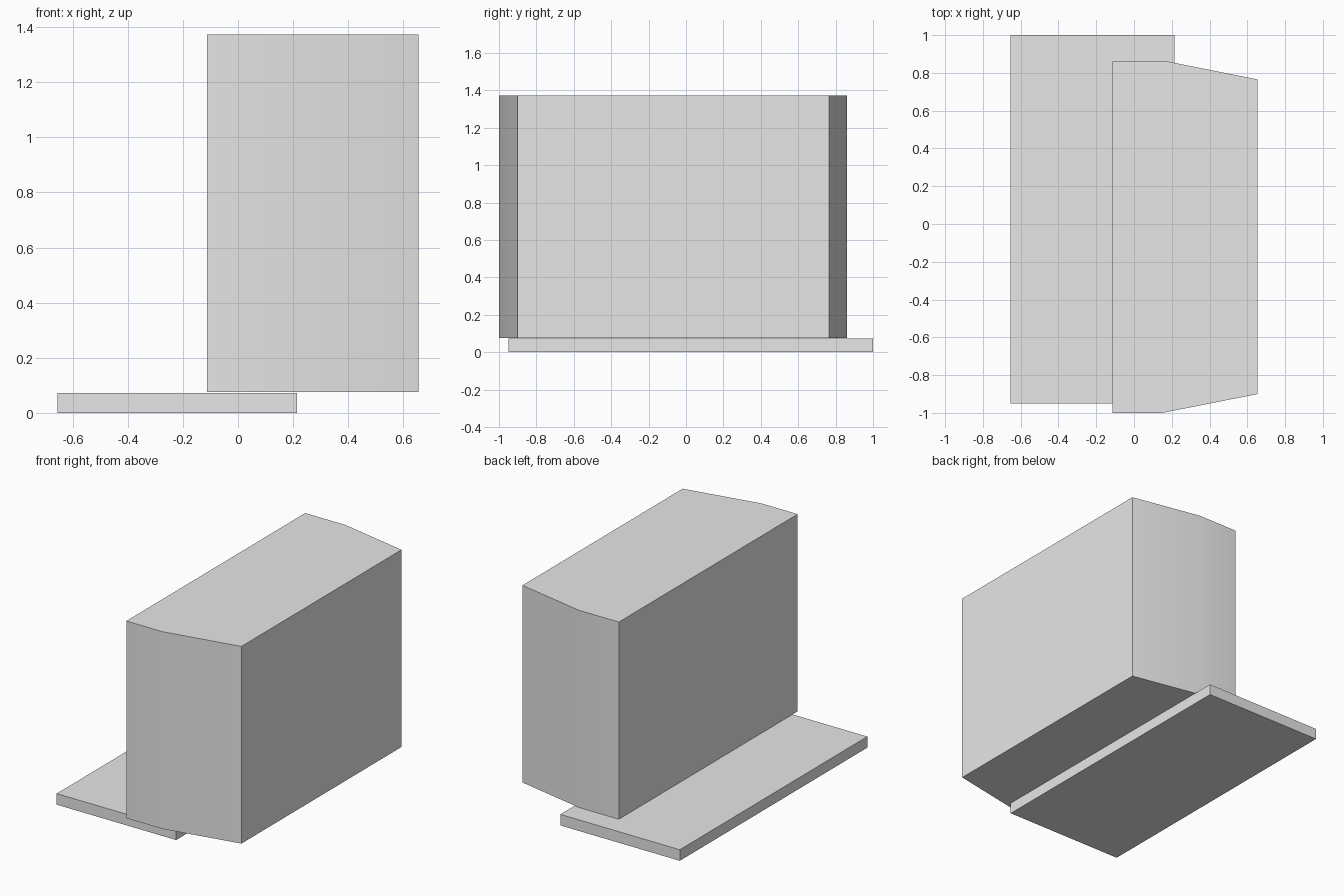
import bpy
import bmesh
import math

default = bpy.data.objects.get("Cube")
if default:
    bpy.data.objects.remove(default, do_unlink=True)

grey = bpy.data.materials.new("plain_grey")
grey.use_nodes = True
colour = (0.8, 0.8, 0.8, 1.0)
grey.diffuse_color = colour
grey.node_tree.nodes["Principled BSDF"].inputs["Base Color"].default_value = colour


def prism(name, outline, bottom, top):
    """Extrude a plan outline upward into a closed solid."""
    bm = bmesh.new()
    base = bm.faces.new([bm.verts.new((x, y, bottom)) for x, y in outline])
    walls = bmesh.ops.extrude_face_region(bm, geom=[base], use_keep_orig=True)
    moved = [v for v in walls["geom"] if isinstance(v, bmesh.types.BMVert)]
    bmesh.ops.translate(bm, verts=moved, vec=(0, 0, top - bottom))
    bmesh.ops.recalc_face_normals(bm, faces=bm.faces)
    mesh = bpy.data.meshes.new(name)
    bm.to_mesh(mesh)
    bm.free()
    mesh.materials.append(grey)
    obj = bpy.data.objects.new(name, mesh)
    bpy.context.collection.objects.link(obj)
    return obj


# Flat base plate
prism("base_plate", [(-0.655, -0.95), (0.215, -0.95), (0.215, 1), (-0.655, 1)], 0, 0.073)

# Tall body whose ends bend inward toward +x
body = prism("body", [(-0.113, -1), (0.15, -1), (0.655, -0.9),
                      (0.655, 0.765), (0.18, 0.86), (-0.113, 0.86)], 0.075, 1.373)

# Soften only the shallow bends
bpy.ops.object.select_all(action="DESELECT")
body.select_set(True)
bpy.context.view_layer.objects.active = body
bpy.ops.object.shade_smooth_by_angle(angle=math.radians(30))
